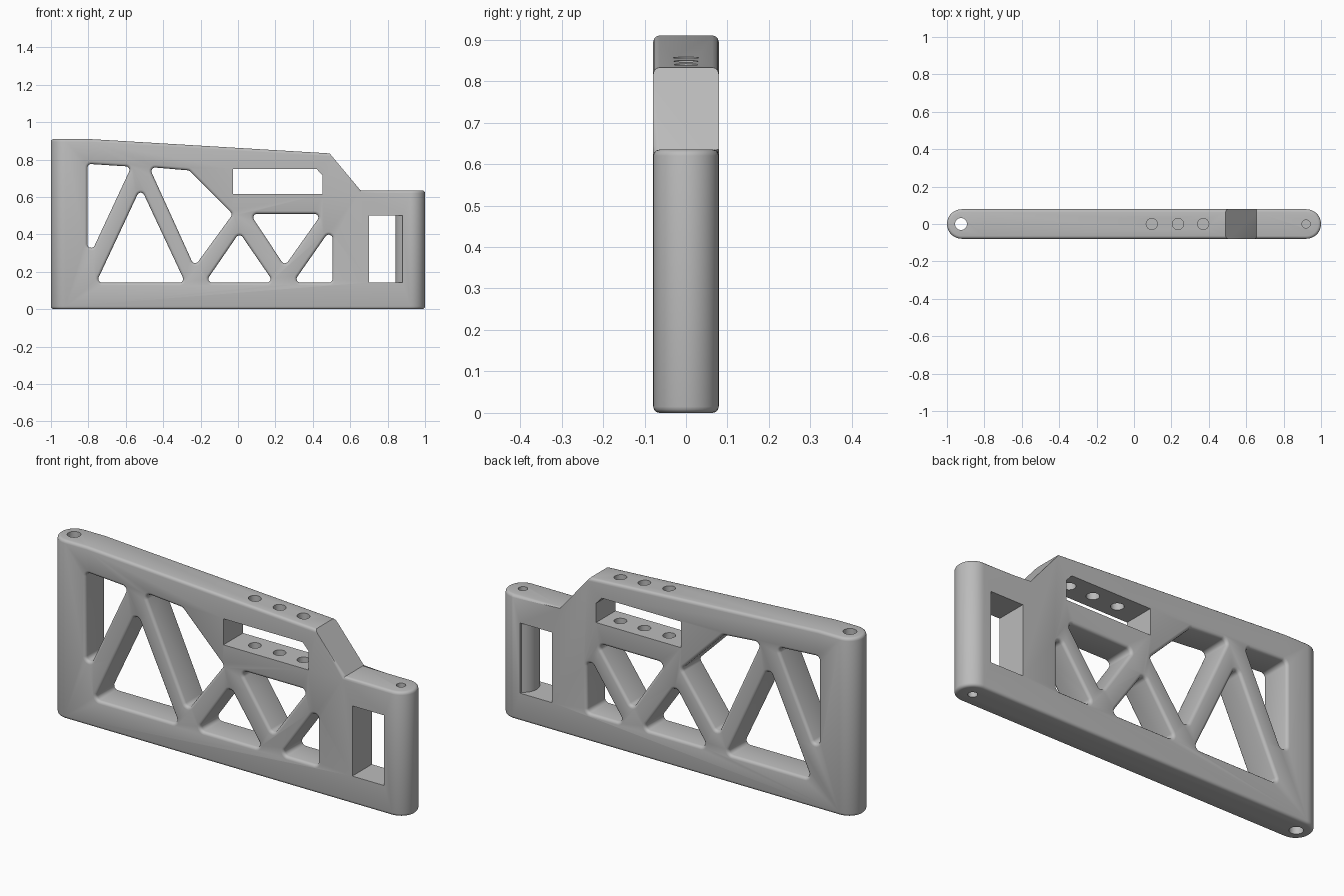
import bpy, bmesh, math
from mathutils import Vector

cube = bpy.data.objects.get("Cube")
if cube:
    bpy.data.objects.remove(cube, do_unlink=True)

R = 0.079          # half thickness and end radius
END = 1 - R        # centre of the round ends


def arc(cx, cy, r, a0, a1, n):
    return [(cx + r * math.cos(math.radians(a0 + (a1 - a0) * i / n)),
             cy + r * math.sin(math.radians(a0 + (a1 - a0) * i / n))) for i in range(n + 1)]


def prism(name, outline, lo, hi, axis):
    """Extrude an outline along y (points are x, z) or z (points are x, y)."""
    place = (lambda p, d: (p[0], d, p[1])) if axis == "y" else (lambda p, d: (p[0], p[1], d))
    bm = bmesh.new()
    face = bm.faces.new([bm.verts.new(place(p, lo)) for p in outline])
    ext = bmesh.ops.extrude_face_region(bm, geom=[face])
    shift = Vector(place((0, 0), hi - lo))
    bmesh.ops.translate(bm, vec=shift, verts=[v for v in ext["geom"] if isinstance(v, bmesh.types.BMVert)])
    bmesh.ops.recalc_face_normals(bm, faces=bm.faces)
    mesh = bpy.data.meshes.new(name)
    bm.to_mesh(mesh)
    bm.free()
    obj = bpy.data.objects.new(name, mesh)
    bpy.context.collection.objects.link(obj)
    return obj


def combine(body, tool, operation="DIFFERENCE"):
    """Apply a boolean and discard the tool."""
    mod = body.modifiers.new("cut", "BOOLEAN")
    mod.operation, mod.solver, mod.object = operation, "EXACT", tool
    bpy.context.view_layer.objects.active = body
    bpy.ops.object.modifier_apply(modifier=mod.name)
    bpy.data.objects.remove(tool, do_unlink=True)


def rounded(points, r=0.02):
    """Replace each corner of a convex outline by a small arc."""
    out = []
    for i, p in enumerate(points):
        p = Vector(p)
        u = (Vector(points[i - 1]) - p).normalized()
        v = (Vector(points[(i + 1) % len(points)]) - p).normalized()
        opening = u.angle(v)
        centre = p + (u + v).normalized() * r / math.sin(opening / 2)
        start = p + u * r / math.tan(opening / 2) - centre
        end = p + v * r / math.tan(opening / 2) - centre
        turn = math.pi - opening
        n = max(2, math.ceil(turn / math.radians(20)))
        for k in range(n + 1):
            t = k / n
            q = (start * math.sin((1 - t) * turn) + end * math.sin(t * turn)) / math.sin(turn)
            out.append(tuple(centre + q))
    return out


# Plate with round ends, trimmed to the side profile
stadium = arc(END, 0, R, -90, 90, 24) + arc(-END, 0, R, 90, 270, 24)
frame = prism("truss_frame", stadium, -0.1, 1.1, "z")
profile = [(-1.1, 0), (1.1, 0), (1.1, 0.635), (0.655, 0.635),
           (0.49, 0.833), (-0.8, 0.91), (-1.1, 0.91)]
combine(frame, prism("side_profile", profile, -0.3, 0.3, "y"), "INTERSECT")

# Truss openings
openings = [
    [(-0.805, 0.258), (-0.57, 0.762), (-0.805, 0.777)],
    [(-0.758, 0.142), (-0.282, 0.142), (-0.52, 0.65)],
    [(-0.233, 0.227), (-0.028, 0.508), (-0.262, 0.742), (-0.475, 0.76)],
    [(-0.176, 0.142), (0.192, 0.142), (0.008, 0.41)],
    [(0.25, 0.23), (0.448, 0.51), (0.065, 0.51)],
    [(0.295, 0.142), (0.505, 0.142), (0.505, 0.442)],
]
for pts in openings:
    combine(frame, prism("opening", rounded(pts), -0.3, 0.3, "y"))

# Soft edges everywhere except around the ramp
bm = bmesh.new()
bm.from_mesh(frame.data)
bmesh.ops.remove_doubles(bm, verts=bm.verts, dist=0.0001)


def on_ramp(v):
    return 0.48 < v.co.x < 0.66 and v.co.z > 0.6


soft = [e for e in bm.edges if len(e.link_faces) == 2
        and e.calc_face_angle() > math.radians(40)
        and not all(on_ramp(v) for v in e.verts)]
bmesh.ops.bevel(bm, geom=soft, offset=0.015, offset_type="OFFSET", segments=3,
                profile=0.5, affect="EDGES", clamp_overlap=False)
bm.to_mesh(frame.data)
bm.free()

# Sharp upper slot with one clipped corner
slot = [(-0.027, 0.617), (0.452, 0.617), (0.452, 0.715), (0.42, 0.75), (-0.027, 0.75)]
combine(frame, prism("slot", slot, -0.3, 0.3, "y"))

# Grip window that leaves a round post at the end
window = [(0.7, -0.3), (0.88, -0.3)] + arc(END, 0, R, 239, 121, 16) + [(0.88, 0.3), (0.7, 0.3)]
combine(frame, prism("window", window, 0.142, 0.5, "z"))

# Drilled holes: x, radius, bottom, top
holes = [(-0.925, 0.032, -0.1, 1.1), (0.92, 0.022, 0.45, 0.8), (0.92, 0.022, -0.1, 0.2)]
holes += [(x, 0.03, 0.55, 1.1) for x in (0.095, 0.235, 0.37)]
for x, r, lo, hi in holes:
    combine(frame, prism("drill", arc(x, 0, r, 0, 345, 23), lo, hi, "z"))

# Single grey finish
grey = bpy.data.materials.new("plain_grey")
grey.use_nodes = True
colour = (0.5, 0.5, 0.5, 1)
grey.diffuse_color = colour
grey.node_tree.nodes["Principled BSDF"].inputs["Base Color"].default_value = colour
frame.data.materials.clear()
frame.data.materials.append(grey)
for poly in frame.data.polygons:
    poly.material_index = 0

bpy.ops.object.select_all(action="DESELECT")
frame.select_set(True)
bpy.context.view_layer.objects.active = frame
bpy.ops.object.shade_smooth_by_angle(angle=math.radians(32))
